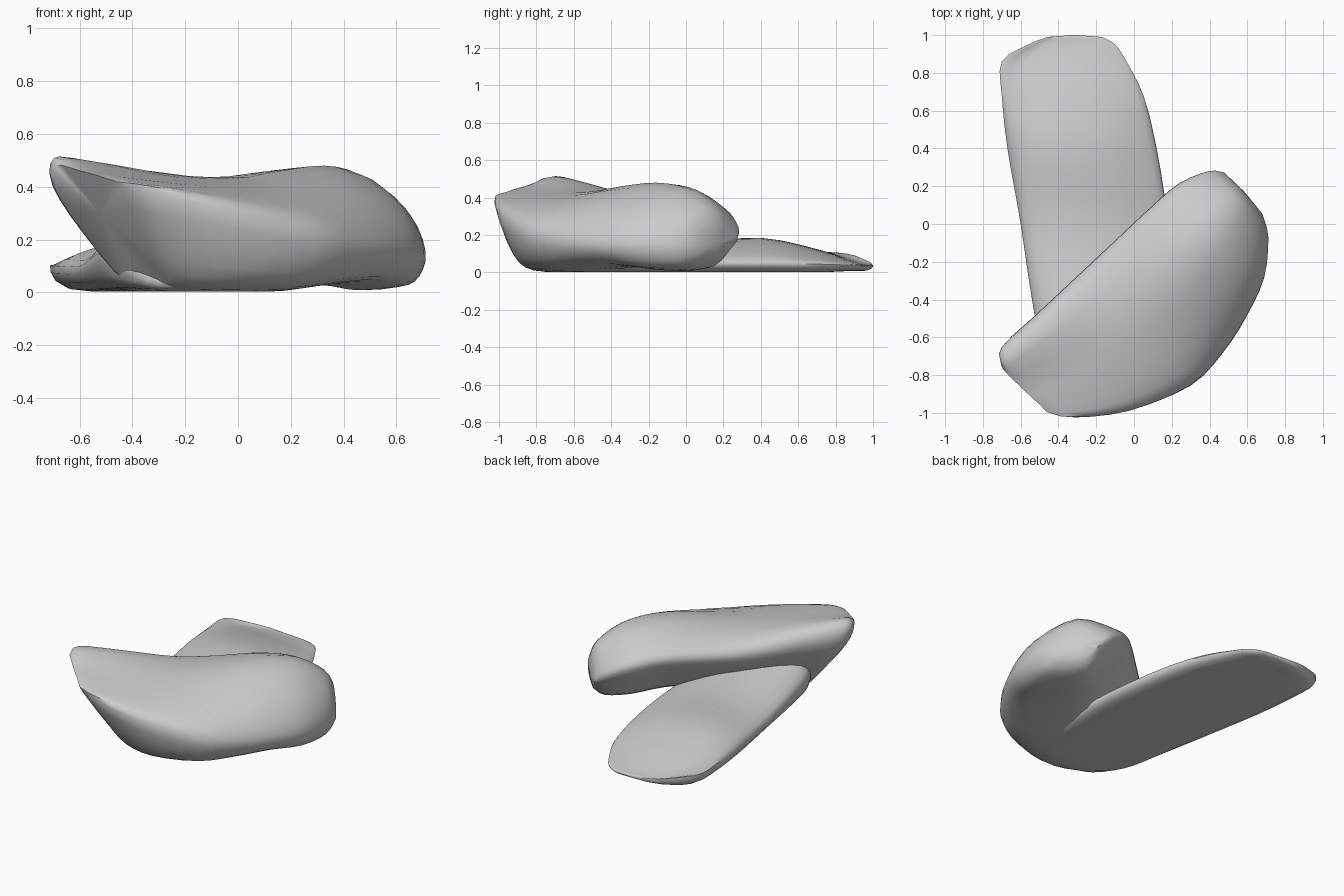
import bpy, bmesh
from mathutils import Vector

if "Cube" in bpy.data.objects:
    bpy.data.objects.remove(bpy.data.objects["Cube"])


def spline(a, b, c, d, t):
    # Catmull-Rom interpolation
    return 0.5 * (2 * b + (c - a) * t + (2 * a - 5 * b + 4 * c - d) * t * t
                  + (3 * b - a - 3 * c + d) * t ** 3)


def smooth_ring(pts, steps=3):
    n = len(pts)
    return [spline(pts[i - 1], pts[i], pts[(i + 1) % n], pts[(i + 2) % n], k / steps)
            for i in range(n) for k in range(steps)]


def smooth_rows(rows, steps=3):
    rows = [Vector(r) for r in rows]
    p = [2 * rows[0] - rows[1]] + rows + [2 * rows[-1] - rows[-2]]
    out = [spline(p[i], p[i + 1], p[i + 2], p[i + 3], k / steps)
           for i in range(len(rows) - 1) for k in range(steps)]
    return out + [rows[-1]]


def loft(name, rings):
    bm = bmesh.new()
    loops = []
    for ring in rings:
        loops.append([bm.verts.new((p.x, p.y, max(p.z, 0.003))) for p in smooth_ring(ring)])
    n = len(loops[0])
    for a, b in zip(loops, loops[1:]):
        for i in range(n):
            bm.faces.new((a[i], a[(i + 1) % n], b[(i + 1) % n], b[i]))
    # Slightly domed end caps
    for end, inner in ((loops[0], loops[1]), (loops[-1], loops[-2])):
        c = sum((v.co for v in end), Vector()) / n
        ci = sum((v.co for v in inner), Vector()) / n
        tip = bm.verts.new(c + (c - ci).normalized() * 0.012)
        for i in range(n):
            bm.faces.new((end[i], end[(i + 1) % n], tip))
    bmesh.ops.recalc_face_normals(bm, faces=bm.faces)
    me = bpy.data.meshes.new(name)
    bm.to_mesh(me)
    bm.free()
    ob = bpy.data.objects.new(name, me)
    bpy.context.collection.objects.link(ob)
    bpy.context.view_layer.objects.active = ob
    ob.select_set(True)
    bpy.ops.object.shade_smooth_by_angle(angle=0.9)
    ob.select_set(False)
    return ob


# Upright shell half: top s, bottom s, inner t, outer t, inner z, middle z, outer z, bottom z
upper = [
    (-0.09, 0.18, 0.06, 0.43, 0.48, 0.46, 0.39, 0.06),
    (-0.03, 0.22, 0.00, 0.54, 0.515, 0.46, 0.37, 0.02),
    (0.22, 0.34, 0.00, 0.71, 0.48, 0.44, 0.31, 0.01),
    (0.56, 0.59, 0.00, 0.83, 0.42, 0.43, 0.24, 0.01),
    (0.82, 0.82, 0.00, 0.82, 0.41, 0.46, 0.20, 0.03),
    (1.07, 1.03, 0.00, 0.765, 0.41, 0.48, 0.18, 0.04),
    (1.27, 1.24, 0.01, 0.68, 0.37, 0.45, 0.17, 0.02),
    (1.43, 1.40, 0.07, 0.54, 0.28, 0.36, 0.15, 0.03),
    (1.48, 1.47, 0.13, 0.43, 0.20, 0.27, 0.14, 0.08),
]
origin = Vector((-0.69, -0.64, 0))
along, out = Vector((0.73, 0.683, 0)), Vector((0.683, -0.73, 0))


def upper_ring(r):
    s0, s1, a, b, zi, zm, zo, zb = r
    w = b - a
    section = [(a + .36 * w, zb), (a + .14 * w, zb + .4 * (zi - zb)), (a, zb + .78 * (zi - zb)),
               (a + .09 * w, zi), (a + .45 * w, zm), (a + .82 * w, zo + .58 * (zm - zo)),
               (b, zo), (a + .95 * w, zb + .27 * (zo - zb)), (a + .78 * w, zb)]
    top = max(zi, zm)
    return [origin + along * (s0 + (s1 - s0) * ((top - z) / (top - zb)) ** 1.4) + out * t
            + Vector((0, 0, z)) for t, z in section]


loft("upright_shell_half", [upper_ring(r) for r in smooth_rows(upper)])

# Flat shell half: y, left x, right x, left edge z, top z, right edge z, bottom z
lower = [
    (-0.82, -0.20, 0.04, 0.04, 0.06, 0.04, 0.02),
    (-0.75, -0.35, 0.12, 0.06, 0.12, 0.04, 0.005),
    (-0.60, -0.49, 0.18, 0.16, 0.26, 0.05, 0.00),
    (-0.40, -0.54, 0.19, 0.14, 0.23, 0.05, 0.00),
    (0.00, -0.60, 0.18, 0.10, 0.17, 0.05, 0.00),
    (0.40, -0.67, 0.12, 0.10, 0.185, 0.05, 0.00),
    (0.68, -0.70, 0.05, 0.10, 0.13, 0.045, 0.00),
    (0.86, -0.70, -0.04, 0.10, 0.075, 0.04, 0.01),
    (0.95, -0.56, -0.10, 0.07, 0.05, 0.035, 0.01),
    (0.99, -0.46, -0.17, 0.05, 0.045, 0.03, 0.02),
]


def lower_ring(r):
    y, a, b, zl, zt, zr, zb = r
    w = b - a
    section = [(a, zl), (a + .14 * w, zl + .75 * (zt - zl)), (a + .35 * w, zt), (a + .65 * w, zt * .9),
               (a + .9 * w, zr + .4 * (zt - zr)), (b, zr), (a + .9 * w, zb), (a + .5 * w, zb),
               (a + .09 * w, zb + .12 * (zl - zb))]
    return [Vector((x, y, z)) for x, z in section]


loft("flat_shell_half", [lower_ring(r) for r in smooth_rows(lower)])
